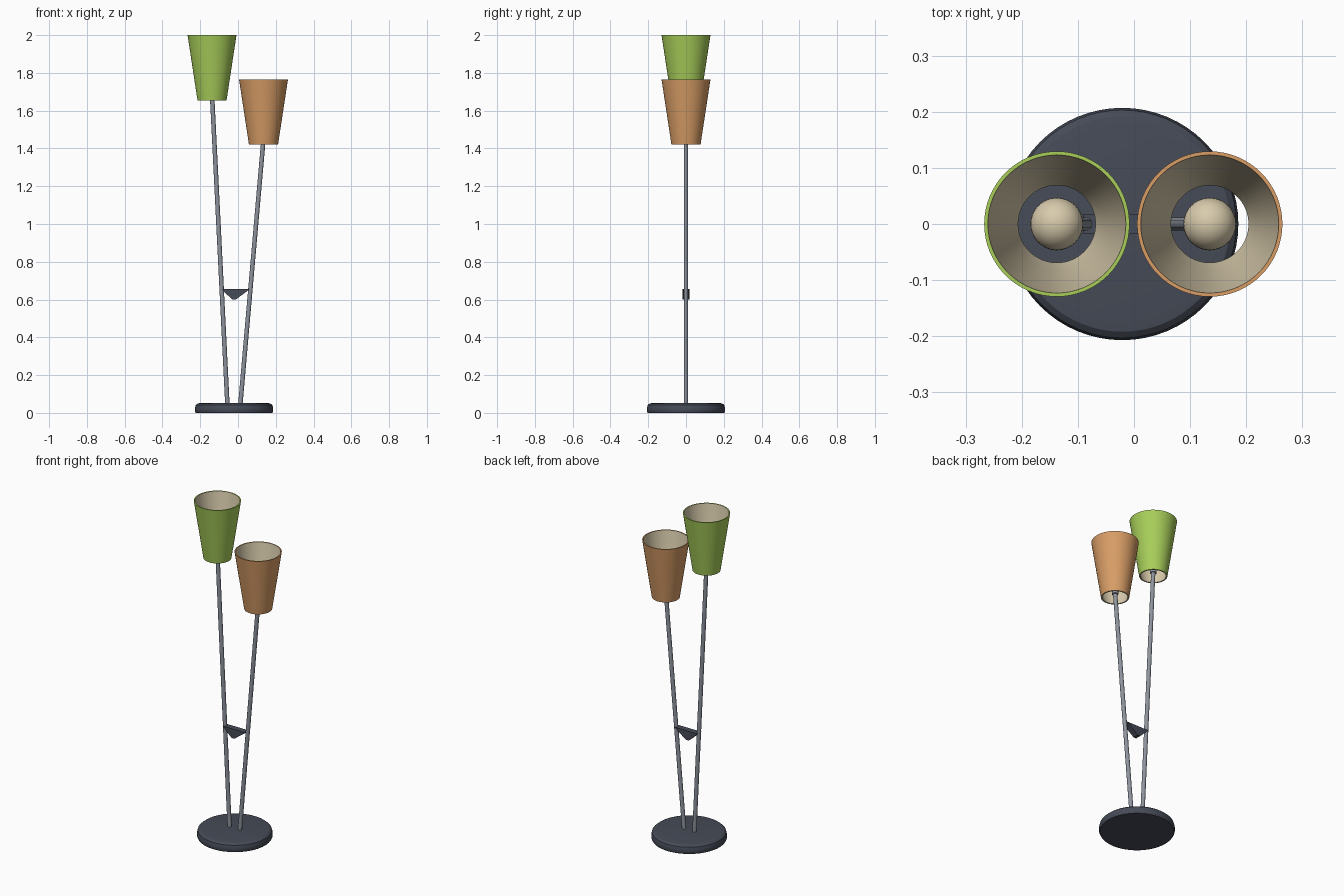
import bpy, bmesh, math
from mathutils import Vector

if "Cube" in bpy.data.objects:
    bpy.data.objects.remove(bpy.data.objects["Cube"])


def material(name, r, g, b):
    m = bpy.data.materials.new(name)
    lin = [((c / 255 + 0.055) / 1.055) ** 2.4 for c in (r, g, b)]
    m.diffuse_color = (*lin, 1)
    m.use_nodes = True
    m.node_tree.nodes["Principled BSDF"].inputs["Base Color"].default_value = m.diffuse_color
    return m


GREEN = material("green_fabric", 168, 206, 90)
ORANGE = material("tan_orange_fabric", 216, 157, 102)
CREAM = material("cream", 216, 203, 172)
DARK = material("dark_slate", 70, 75, 87)
STEEL = material("grey_steel", 142, 148, 158)


def finish(bm, name, mats, smooth=True):
    bmesh.ops.recalc_face_normals(bm, faces=bm.faces)
    me = bpy.data.meshes.new(name)
    bm.to_mesh(me)
    bm.free()
    for m in mats:
        me.materials.append(m)
    ob = bpy.data.objects.new(name, me)
    bpy.context.collection.objects.link(ob)
    if smooth:
        bpy.ops.object.select_all(action='DESELECT')
        ob.select_set(True)
        bpy.context.view_layer.objects.active = ob
        bpy.ops.object.shade_smooth_by_angle(angle=math.radians(30))
    return ob


def lathe(name, profile, centre, mats, bands=None, closed=False, seg=64):
    """Spin (radius, z) points about a vertical axis; bands = material per segment."""
    bm = bmesh.new()
    rings = []
    for r, z in profile:
        if r == 0:
            rings.append([bm.verts.new((centre[0], centre[1], z))] * seg)
        else:
            rings.append([bm.verts.new((centre[0] + r * math.cos(2 * math.pi * i / seg),
                                        centre[1] + r * math.sin(2 * math.pi * i / seg), z))
                          for i in range(seg)])
    n = len(rings)
    for k in range(n if closed else n - 1):
        a, b = rings[k], rings[(k + 1) % n]
        for i in range(seg):
            j = (i + 1) % seg
            vs = list(dict.fromkeys((a[i], a[j], b[j], b[i])))
            f = bm.faces.new(vs)
            f.material_index = bands[k] if bands else 0
    return finish(bm, name, mats)


def rod(name, p0, p1, r, mat, seg=24):
    p0, p1 = Vector(p0), Vector(p1)
    d = p1 - p0
    bm = bmesh.new()
    bmesh.ops.create_cone(bm, cap_ends=True, segments=seg, radius1=r, radius2=r, depth=d.length)
    rot = Vector((0, 0, 1)).rotation_difference(d).to_matrix().to_4x4()
    bmesh.ops.transform(bm, matrix=rot, verts=bm.verts)
    bmesh.ops.translate(bm, vec=(p0 + p1) / 2, verts=bm.verts)
    return finish(bm, name, [mat])


# round weighted base
lathe("base", [(0, 0), (0.203, 0), (0.207, 0.008), (0.207, 0.025), (0.203, 0.041),
               (0.192, 0.05), (0.17, 0.053), (0, 0.053)], (-0.021, 0), [DARK])

# each lamp: leaning pole, socket, bulb and open tapered shade
for side, mat, x, z, foot in (("left", GREEN, -0.1375, 1.655, -0.056),
                              ("right", ORANGE, 0.135, 1.42, 0.012)):
    rod(side + "_pole", (foot, 0, 0.04), (x, 0, z + 0.03), 0.0118, STEEL)
    rod(side + "_socket", (x, 0, z + 0.02), (x, 0, z + 0.10), 0.018, STEEL)
    bulb = [(0.0, z + 0.09)]
    bulb += [(0.047 * math.sin(a), z + 0.135 - 0.047 * math.cos(a))
             for a in (math.pi * i / 16 for i in range(1, 16))]
    bulb += [(0.0, z + 0.182)]
    lathe(side + "_bulb", bulb, (x, 0), [CREAM], seg=32)
    # outer wall and rim coloured, inner wall cream
    lathe(side + "_shade",
          [(0.077, z), (0.1295, z + 0.345), (0.123, z + 0.345), (0.0815, z + 0.05), (0.069, z)],
          (x, 0), [mat, CREAM], bands=[0, 0, 1, 1, 1], closed=True)

# triangular brace between the poles
bm = bmesh.new()
tri = [(-0.09, 0.656), (0.064, 0.656), (-0.012, 0.6), (-0.03, 0.6)]
face = bm.faces.new([bm.verts.new((x, -0.018, z)) for x, z in tri])
out = bmesh.ops.extrude_face_region(bm, geom=[face])
bmesh.ops.translate(bm, vec=(0, 0.036, 0),
                    verts=[g for g in out["geom"] if isinstance(g, bmesh.types.BMVert)])
finish(bm, "brace", [DARK], smooth=False)
